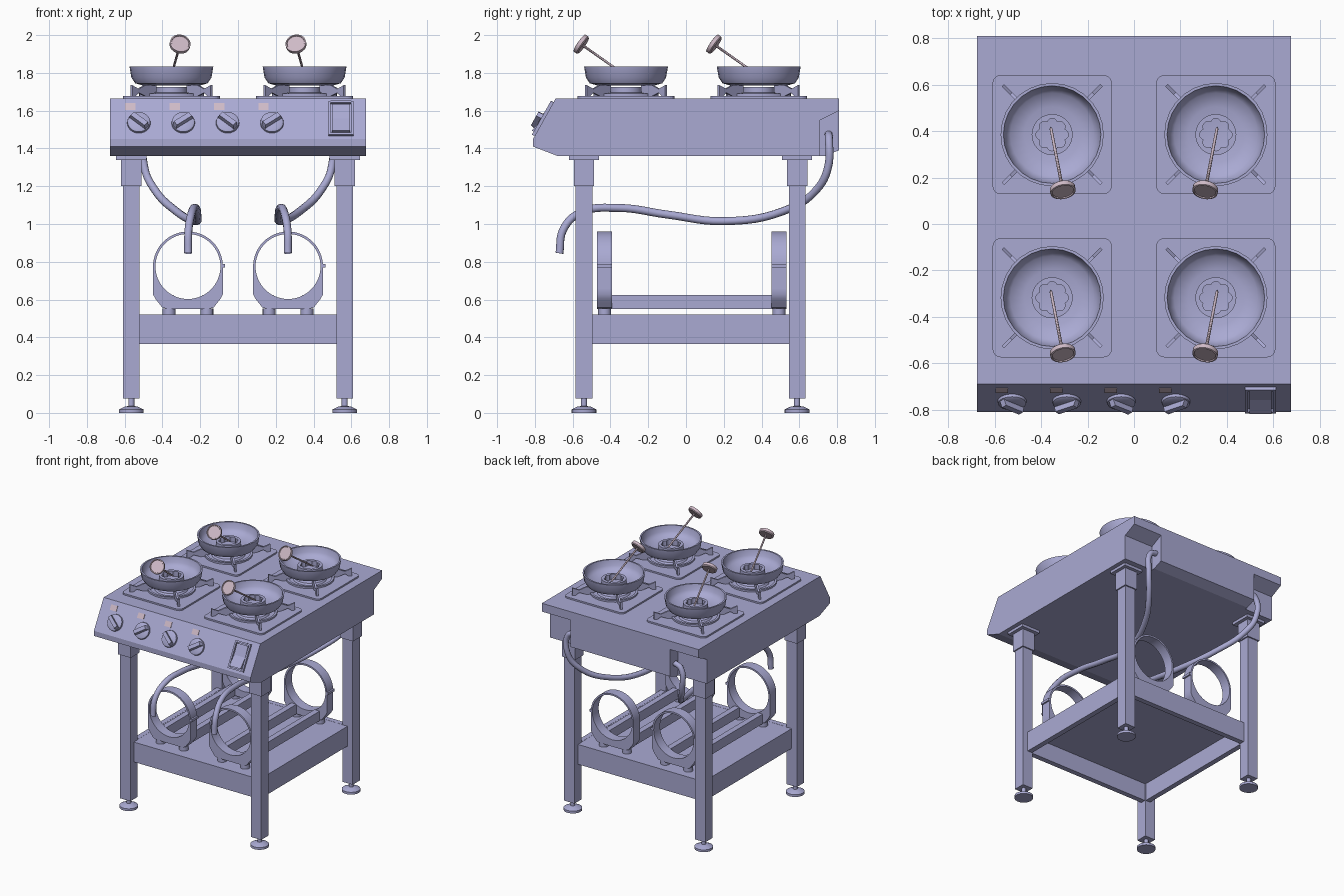
import bpy, bmesh
from math import sin, cos, pi, radians
from mathutils import Vector, Matrix

if "Cube" in bpy.data.objects:
    bpy.data.objects.remove(bpy.data.objects["Cube"])


def material(name, rgb):
    m = bpy.data.materials.new(name)
    m.use_nodes = True
    m.diffuse_color = (*rgb, 1)
    m.node_tree.nodes["Principled BSDF"].inputs["Base Color"].default_value = (*rgb, 1)
    return m


STEEL = material("lavender steel", (0.40, 0.40, 0.65))
PINK = material("pale pink", (0.62, 0.49, 0.57))


def finish(name, bm, mat=STEEL, matrix=None, smooth=False):
    bmesh.ops.recalc_face_normals(bm, faces=bm.faces[:])
    if matrix is not None:
        bm.transform(matrix)
    me = bpy.data.meshes.new(name)
    bm.to_mesh(me)
    bm.free()
    me.materials.append(mat)
    ob = bpy.data.objects.new(name, me)
    bpy.context.collection.objects.link(ob)
    if smooth:
        bpy.ops.object.select_all(action='DESELECT')
        ob.select_set(True)
        bpy.context.view_layer.objects.active = ob
        bpy.ops.object.shade_smooth_by_angle(angle=radians(35))
    return ob


def box(name, center, size, mat=STEEL, matrix=None):
    bm = bmesh.new()
    bmesh.ops.create_cube(bm, size=1)
    bm.transform(Matrix.Translation(center) @ Matrix.Diagonal((*size, 1)))
    return finish(name, bm, mat, matrix)


def prism(name, pts, vec, mat=STEEL, matrix=None):
    bm = bmesh.new()
    face = bm.faces.new([bm.verts.new(p) for p in pts])
    new = bmesh.ops.extrude_face_region(bm, geom=[face], use_keep_orig=True)
    bmesh.ops.translate(bm, vec=vec, verts=[v for v in new["geom"] if isinstance(v, bmesh.types.BMVert)])
    return finish(name, bm, mat, matrix)


def lathe(name, profile, matrix, mat=STEEL, segs=28):
    # revolve (radius, height) points about local z; radius 0 closes at a pole
    bm = bmesh.new()
    verts = [bm.verts.new((r, 0, z)) for r, z in profile]
    edges = [bm.edges.new(p) for p in zip(verts, verts[1:])]
    bmesh.ops.spin(bm, geom=verts + edges, cent=(0, 0, 0), axis=(0, 0, 1),
                   angle=2 * pi, steps=segs, use_merge=True)
    bmesh.ops.remove_doubles(bm, verts=bm.verts[:], dist=1e-5)
    return finish(name, bm, mat, matrix, True)


def tube(name, pts, radius):
    cu = bpy.data.curves.new(name, 'CURVE')
    cu.dimensions = '3D'
    cu.bevel_depth, cu.bevel_resolution, cu.resolution_u = radius, 3, 6
    sp = cu.splines.new('BEZIER')
    sp.bezier_points.add(len(pts) - 1)
    for bp, p in zip(sp.bezier_points, pts):
        bp.co = p
        bp.handle_left_type = bp.handle_right_type = 'AUTO'
    cu.materials.append(STEEL)
    bpy.context.collection.objects.link(bpy.data.objects.new(name, cu))


def at(x, y, z):
    return Matrix.Translation((x, y, z))


# Cabinet with notched rear corners
side = [(-0.69, 1.665), (-0.81, 1.45), (-0.81, 1.41), (-0.68, 1.36),
        (0.735, 1.36), (0.81, 1.39), (0.81, 1.665)]
body = prism("cabinet", [(-0.677, y, z) for y, z in side], (1.354, 0, 0))
notch = [(0.71, 1.3), (0.71, 1.55), (0.9, 1.645), (0.9, 1.3)]
cutters = [prism("notch_cutter", [(x, y, z) for y, z in notch], (0.3, 0, 0)) for x in (-0.73, 0.43)]
for c in cutters:
    c.hide_render = True
    mod = body.modifiers.new("notch", 'BOOLEAN')
    mod.operation, mod.object, mod.solver = 'DIFFERENCE', c, 'EXACT'
bpy.context.view_layer.update()
cut = bpy.data.meshes.new_from_object(body.evaluated_get(bpy.context.evaluated_depsgraph_get()))
body.modifiers.clear()
body.data = cut
for c in cutters:
    bpy.data.objects.remove(c)

# Front panel frame: local x across, y up the slope, z outward
up = Vector((0, 0.12, 0.215)).normalized()
out = Vector((1, 0, 0)).cross(up)


def panel(x, z):
    y = -0.81 + (z - 1.45) * 0.12 / 0.215
    rot = Matrix((Vector((1, 0, 0)), up, out)).transposed().to_4x4()
    return at(x, y, z) @ rot


# Knobs, marker plates and rocker switch
for i, x in enumerate((-0.525, -0.29, -0.055, 0.18)):
    m = panel(x, 1.535)
    lathe("knob_base", [(0, 0), (0.062, 0), (0.06, 0.012), (0.05, 0.018), (0, 0.018)], m, segs=24)
    turn = Matrix.Rotation(radians(-40 if i % 2 == 0 else 35), 4, 'Z')
    prism("knob_grip", [(-0.056, -0.015, 0.015), (0.056, -0.015, 0.015),
                        (0.048, -0.011, 0.045), (-0.048, -0.011, 0.045)], (0, 0.028, 0), STEEL, m @ turn)
    box("marker_plate", (0, 0, 0.002), (0.055, 0.04, 0.004), PINK, panel(x - 0.045, 1.62))
m = panel(0.545, 1.555)
for s in (-1, 1):
    box("switch_frame_side", (s * 0.06, 0, 0.008), (0.012, 0.205, 0.016), STEEL, m)
    box("switch_frame_end", (0, s * 0.097, 0.008), (0.108, 0.012, 0.016), STEEL, m)
prism("switch_rocker", [(-0.048, -0.085, 0), (-0.048, -0.085, 0.028),
                        (-0.048, 0, 0.008), (-0.048, 0.085, 0.014), (-0.048, 0.085, 0)],
      (0.096, 0, 0), STEEL, m)

# Legs with sleeves, collars and levelling feet
for x in (-0.565, 0.565):
    for y in (-0.54, 0.588):
        box("leg", (x, y, 0.64), (0.088, 0.088, 1.13))
        box("leg_sleeve", (x, y, 1.27), (0.108, 0.108, 0.14))
        box("leg_collar", (x, y, 1.35), (0.16, 0.16, 0.022))
        lathe("foot", [(0, 0), (0.066, 0), (0.066, 0.018), (0.035, 0.033),
                       (0.016, 0.036), (0.016, 0.08), (0, 0.08)], at(x, y, 0), segs=20)

# Lower shelf: rails under a flat plate
for s in (-1, 1):
    box("shelf_side_rail", (s * 0.545, 0.024, 0.4425), (0.04, 1.1, 0.155))
    box("shelf_end_rail", (0, 0.024 + s * 0.544, 0.4425), (1.06, 0.04, 0.155))
box("shelf_plate", (0, 0.024, 0.51), (1.07, 1.07, 0.018))


# Cradles: a ring merging into a chamfered base
def cradle_ring(x, y, depth):
    bm = bmesh.new()
    n, r = 56, 0.185
    loops = []
    for yy in (0, depth):
        inner, outer = [], []
        for k in range(n):
            c, s = cos(2 * pi * k / n), sin(2 * pi * k / n)
            t = r
            if s < 0:
                t = min(r / max(abs(c), 1e-6), 0.225 / -s, 0.02148 / (0.07 * abs(c) - 0.055 * s))
            inner.append(bm.verts.new((0.172 * c, yy, 0.172 * s)))
            outer.append(bm.verts.new((t * c, yy, t * s)))
        loops.append((inner, outer))
    (i0, o0), (i1, o1) = loops
    for k in range(n):
        j = (k + 1) % n
        for a, b in ((i0, o0), (o0, o1), (o1, i1), (i1, i0)):
            bm.faces.new((a[k], a[j], b[j], b[k]))
    finish("cradle_ring", bm, STEEL, at(x, y, 0.775), True)


for x in (-0.265, 0.265):
    for y in (-0.47, 0.453):
        cradle_ring(x, y, 0.078)
        box("ring_hinge", (x + 0.188, y + 0.039, 0.78), (0.018, 0.08, 0.018))
        for s in (-1, 1):
            lathe("cradle_foot", [(0, 0), (0.034, 0), (0.034, 0.035), (0, 0.035)],
                  at(x + s * 0.1, y + 0.039, 0.518), segs=16)
    for s in (-1, 1):
        box("cradle_bar", (x + s * 0.1, 0.03, 0.5875), (0.045, 0.85, 0.075))

# Hoses from the rear notches to the front
path = [(0.43, 0.755, 1.475), (0.485, 0.757, 1.45), (0.495, 0.752, 1.3), (0.44, 0.69, 1.18),
        (0.33, 0.52, 1.07), (0.225, 0.2, 1.015), (0.215, -0.1, 1.05), (0.225, -0.36, 1.085),
        (0.245, -0.56, 1.06), (0.262, -0.65, 0.97), (0.264, -0.67, 0.845)]
for s in (-1, 1):
    tube("hose", [(s * x, y, z) for x, y, z in path], 0.021)


# Burner station: plate, burner, grate arms, bowl, cup and thermometer
def station(x, y):
    o = at(x, y, 0)
    bm = bmesh.new()
    bmesh.ops.create_cube(bm, size=1)
    bm.transform(at(0, 0, 1.67) @ Matrix.Diagonal((0.513, 0.513, 0.014, 1)))
    upright = [e for e in bm.edges if abs(e.verts[0].co.z - e.verts[1].co.z) > 0.01]
    bmesh.ops.bevel(bm, geom=upright, offset=0.035, segments=5, profile=0.5, affect='EDGES')
    finish("burner_plate", bm, STEEL, o, False)
    lathe("burner", [(0, 1.675), (0.12, 1.675), (0.11, 1.69), (0.085, 1.695), (0.085, 1.725), (0, 1.725)], o)
    lathe("grate_ring", [(0.155, 1.677), (0.155, 1.69), (0.172, 1.69), (0.172, 1.677), (0.155, 1.677)], o)
    arm = [(0.12, 1.70), (0.12, 1.735), (0.2, 1.735), (0.25, 1.715), (0.3, 1.735),
           (0.3, 1.677), (0.275, 1.677), (0.25, 1.695), (0.2, 1.677), (0.17, 1.677)]
    for k in range(4):
        prism("grate_arm", [(r, -0.007, z) for r, z in arm], (0, 0.014, 0), STEEL,
              o @ Matrix.Rotation(pi / 4 + k * pi / 2, 4, 'Z'))
    lathe("bowl", [(0, 1.733), (0.15, 1.733), (0.192, 1.745), (0.212, 1.775), (0.222, 1.833), (0.21, 1.833),
                   (0.2, 1.79), (0.18, 1.765), (0.12, 1.747), (0, 1.743)], o)
    # scalloped cup
    bm = bmesh.new()
    n = 64
    rings = []
    for outer, z in ((1, 1.742), (1, 1.785), (0, 1.785), (0, 1.745)):
        rings.append([])
        for k in range(n):
            a = 2 * pi * k / n
            r = 0.088 if outer else 0.058 + 0.012 * abs(cos(4 * a))
            rings[-1].append(bm.verts.new((r * cos(a), r * sin(a), z)))
    for a, b in zip(rings, rings[1:]):
        for k in range(n):
            j = (k + 1) % n
            bm.faces.new((a[k], a[j], b[j], b[k]))
    finish("cup", bm, STEEL, o, True)
    # thermometer leaning to the front and the centre line
    lean = Vector((-0.045 if x > 0 else 0.045, -0.235, 0.165))
    rot = lean.to_track_quat('Z', 'Y').to_matrix().to_4x4()
    m = at(x, y, 1.785) @ rot
    length = lean.length
    lathe("thermometer_stem", [(0, -0.04), (0.006, -0.03), (0.007, length), (0, length)], m, PINK, 10)
    lathe("thermometer_dial", [(0, -0.012), (0.048, -0.012), (0.055, -0.006), (0.055, 0.014), (0.048, 0.016),
                               (0.046, 0.011), (0, 0.011)], m @ at(0, 0, length), PINK, 24)


for x in (-0.3525, 0.3525):
    for y in (-0.3175, 0.385):
        station(x, y)
